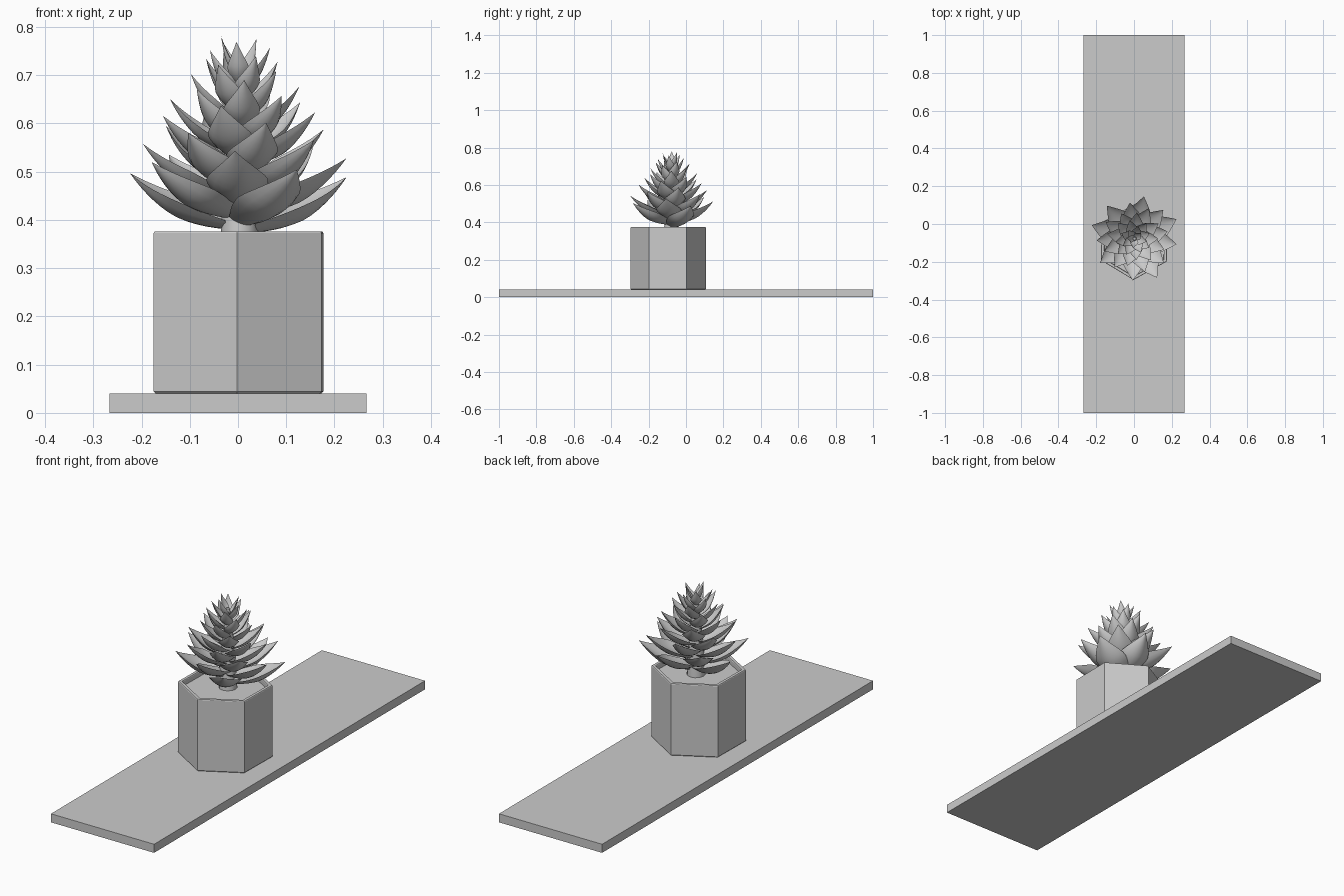
import bpy, bmesh, math, random
from mathutils import Vector, Matrix

if "Cube" in bpy.data.objects:
    bpy.data.objects.remove(bpy.data.objects["Cube"])

random.seed(4)
POT = Vector((0.001, -0.095, 0))
AXIS = Vector((0.003, -0.078, 0))


def add_object(name, bm, smooth=None):
    bmesh.ops.recalc_face_normals(bm, faces=bm.faces)
    me = bpy.data.meshes.new(name)
    bm.to_mesh(me)
    bm.free()
    ob = bpy.data.objects.new(name, me)
    bpy.context.collection.objects.link(ob)
    if smooth:
        bpy.context.view_layer.objects.active = ob
        ob.select_set(True)
        bpy.ops.object.shade_smooth_by_angle(angle=math.radians(smooth))
        ob.select_set(False)
    return ob


def lathe(name, profile, sides, centre, turn=0, smooth=None):
    """Closed stack of polygon rings from (radius, z) points."""
    bm = bmesh.new()
    rings = []
    for r, z in profile:
        rings.append([bm.verts.new(centre + Vector((
            r * math.cos(turn + 2 * math.pi * k / sides),
            r * math.sin(turn + 2 * math.pi * k / sides), z))) for k in range(sides)])
    for a, b in zip(rings, rings[1:]):
        for k in range(sides):
            j = (k + 1) % sides
            bm.faces.new((a[k], a[j], b[j], b[k]))
    bm.faces.new(rings[0])
    bm.faces.new(rings[-1])
    return add_object(name, bm, smooth)


def leaf_width(u):
    # broad in the lower half, tapering to a slim point
    if u < 0.42:
        return 0.5 + 0.5 * math.sin(u / 0.42 * math.pi / 2)
    v = (u - 0.42) / 0.58
    return (1 - v ** 1.5) * (1 - 0.25 * v) + 0.01


def add_leaf(bm, angle, base, tip, half_width):
    """Cupped leaf swept along a curve in the (radius, z) plane."""
    p0, p2 = Vector(base), Vector(tip)
    d = p2 - p0
    p1 = p0 + Vector((d.x * 0.62, d.y * 0.34))
    turn = Matrix.Rotation(angle, 3, 'Z')
    n, m, rings = 12, 8, []
    for i in range(n + 1):
        u = i / n
        c = p0 * (1 - u) ** 2 + p1 * 2 * u * (1 - u) + p2 * u * u
        t = ((p1 - p0) * (1 - u) + (p2 - p1) * u).normalized()
        w = half_width * leaf_width(u)
        ring = []
        for k in range(2 * m):
            lower = k <= m
            s = -1 + 2 * k / m if lower else 1 - 2 * (k - m) / m
            h = w * ((0.55 if lower else 0.3) * (s * s - 1) + 0.2)
            p = Vector((c.x - t.y * h, w * s, c.y + t.x * h))
            ring.append(bm.verts.new(AXIS + turn @ p))
        rings.append(ring)
    for a, b in zip(rings, rings[1:]):
        for k in range(2 * m):
            j = (k + 1) % (2 * m)
            bm.faces.new((a[k], a[j], b[j], b[k]))
    bm.faces.new(rings[0])
    bm.faces.new(rings[-1])


# Shelf board
bm = bmesh.new()
bmesh.ops.create_cube(bm, size=1, matrix=Matrix.Translation((0, 0, 0.02))
                      @ Matrix.Diagonal((0.533, 2.0, 0.04, 1)))
add_object("shelf", bm)

# Hexagonal pot with a thin rim, and the soil inside it
TURN = math.radians(89)
lathe("pot", [(0.196, 0.04), (0.201, 0.044), (0.201, 0.373), (0.199, 0.376), (0.184, 0.376),
              (0.182, 0.373), (0.182, 0.30)], 6, POT, TURN)
lathe("soil", [(0.183, 0.31), (0.183, 0.352)], 6, POT, TURN)

# Central stem
lathe("stem", [(0.04, 0.34), (0.035, 0.45), (0.022, 0.6), (0.008, 0.72)], 12, AXIS, 0, 40)

# Spiral of leaves, large and open below, small and upright at the top
COUNT = 44
bm = bmesh.new()
for i in range(COUNT):
    t = i / (COUNT - 1)
    angle = math.radians(25 + 137.5 * i)
    r_tip = 0.25 - 0.21 * t + random.uniform(-0.01, 0.008)
    z_tip = 0.488 + 0.292 * t + 0.05 * t * (1 - t)
    base = (0.02 * (1 - t) + 0.002, 0.385 + 0.315 * t)
    add_leaf(bm, angle, base, (r_tip, z_tip), 0.073 - 0.053 * t)
add_object("leaves", bm, 50)
